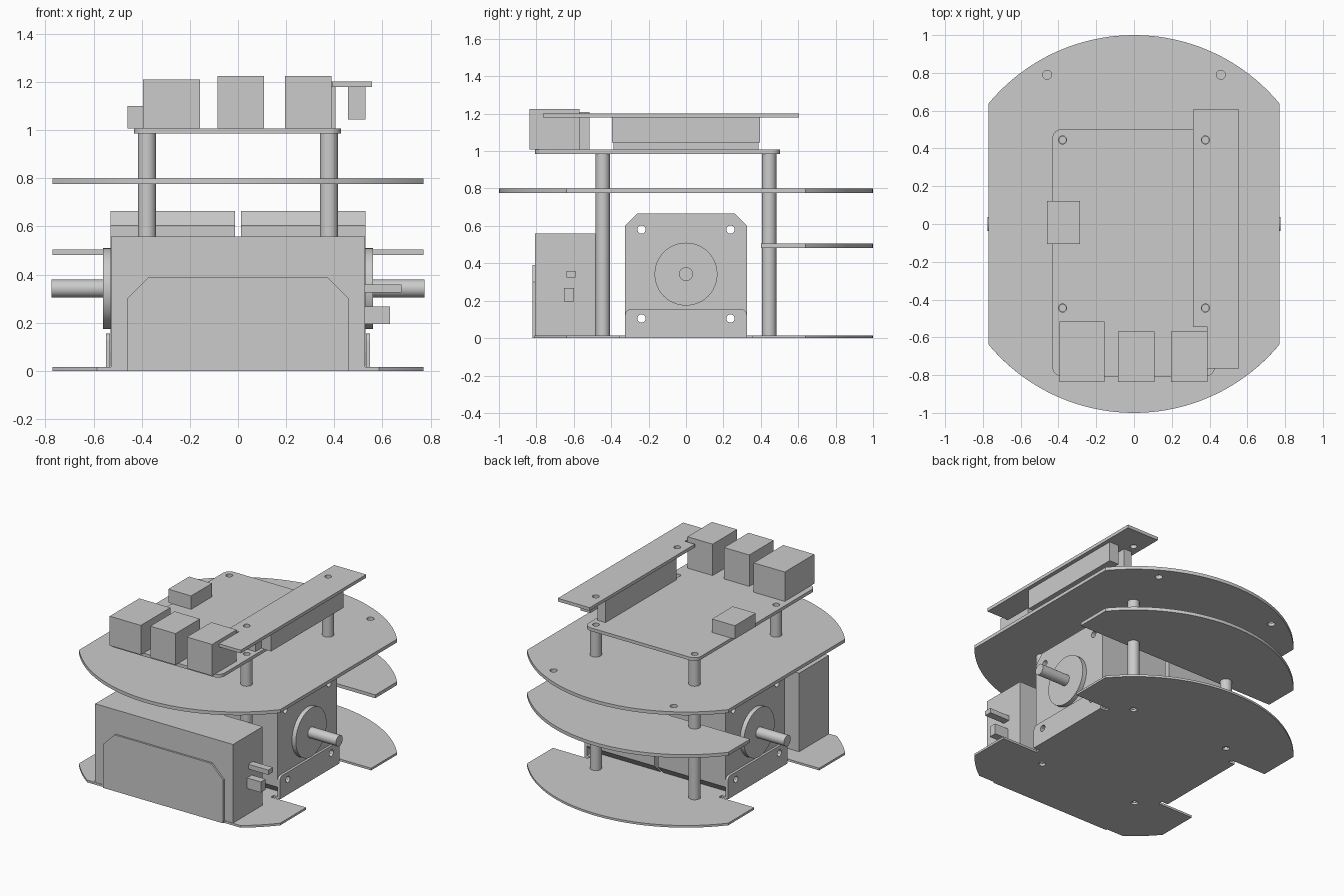
import bpy, bmesh, math
from math import pi, sin, cos, acos, asin
from mathutils import Matrix

if "Cube" in bpy.data.objects:
    bpy.data.objects.remove(bpy.data.objects["Cube"])

AXES = {  # outline (u, v) plus thickness w, mapped to world x, y, z
    'x': Matrix(((0, 0, 1, 0), (1, 0, 0, 0), (0, 1, 0, 0), (0, 0, 0, 1))),
    'y': Matrix(((1, 0, 0, 0), (0, 0, 1, 0), (0, 1, 0, 0), (0, 0, 0, 1))),
    'z': Matrix.Identity(4),
}


def finish(name, bm, smooth=True):
    bmesh.ops.remove_doubles(bm, verts=bm.verts, dist=1e-5)
    bmesh.ops.recalc_face_normals(bm, faces=bm.faces)
    me = bpy.data.meshes.new(name)
    bm.to_mesh(me)
    bm.free()
    ob = bpy.data.objects.new(name, me)
    bpy.context.collection.objects.link(ob)
    if smooth:
        bpy.ops.object.select_all(action='DESELECT')
        ob.select_set(True)
        bpy.context.view_layer.objects.active = ob
        bpy.ops.object.shade_smooth_by_angle(angle=math.radians(25))
    return ob


def box(name, x0, x1, y0, y1, z0, z1):
    bm = bmesh.new()
    m = Matrix.Translation(((x0 + x1) / 2, (y0 + y1) / 2, (z0 + z1) / 2))
    m = m @ Matrix.Diagonal((x1 - x0, y1 - y0, z1 - z0, 1))
    bmesh.ops.create_cube(bm, size=1, matrix=m)
    return finish(name, bm, False)


def arc(a0, a1, r=1, cx=0, cy=0, n=24):
    return [(cx + r * cos(a0 + (a1 - a0) * i / n), cy + r * sin(a0 + (a1 - a0) * i / n))
            for i in range(n + 1)]


def circle(cx, cy, r, n=32):
    return arc(0, 2 * pi, r, cx, cy, n)[:-1]


def rounded(x0, x1, y0, y1, r):
    return (arc(0, pi/2, r, x1-r, y1-r, 6) + arc(pi/2, pi, r, x0+r, y1-r, 6)
            + arc(pi, 1.5*pi, r, x0+r, y0+r, 6) + arc(1.5*pi, 2*pi, r, x1-r, y0+r, 6))


def plate(name, outline, w0, w1, holes=(), axis='z'):
    """Extrude an outline with round holes (u, v, r) between w0 and w1."""
    cu = bpy.data.curves.new(name, 'CURVE')
    cu.dimensions = '2D'
    cu.fill_mode = 'BOTH'
    cu.extrude = (w1 - w0) / 2
    for pts in [outline] + [circle(*h, 20) for h in holes]:
        sp = cu.splines.new('POLY')
        sp.points.add(len(pts) - 1)
        for p, (u, v) in zip(sp.points, pts):
            p.co = (u, v, 0, 1)
        sp.use_cyclic_u = True
    tmp = bpy.data.objects.new(name + "_curve", cu)
    bpy.context.collection.objects.link(tmp)
    bpy.context.view_layer.update()
    me = bpy.data.meshes.new_from_object(tmp.evaluated_get(bpy.context.evaluated_depsgraph_get()))
    bm = bmesh.new()
    bm.from_mesh(me)
    bm.transform(AXES[axis] @ Matrix.Translation((0, 0, (w0 + w1) / 2)))
    bpy.data.objects.remove(tmp)
    bpy.data.curves.remove(cu)
    bpy.data.meshes.remove(me)
    return finish(name, bm)


A = acos(0.77)      # where the round decks are cut off at the sides
F = asin(0.81)      # where the base is cut off at the front
PX, PY, HR = 0.378, 0.445, 0.022
post_spots = [(x, y) for x in (-PX, PX) for y in (-PY, PY)]
post_holes = [(x, y, HR) for x, y in post_spots]

# Round decks
back_arc = arc(A, pi - A, n=40)
notch = [(0.77, -0.355), (0.50, -0.355), (0.50, -0.325), (0.548, -0.325),
         (0.548, 0.325), (0.50, 0.325), (0.50, 0.355), (0.77, 0.355)]
base = (back_arc + [(-x, y) for x, y in reversed(notch)]
        + arc(pi + A, pi + F, n=8) + arc(2*pi - F, 2*pi - A, n=8) + notch)
plate("base_deck", base, 0, 0.015, post_holes)
plate("middle_deck", back_arc + [(-0.77, 0.40), (0.77, 0.40)], 0.482, 0.505)
plate("top_deck", back_arc + arc(pi + A, 2*pi - A, n=40), 0.777, 0.80,
      [(-0.46, 0.79, 0.024), (0.46, 0.79, 0.024)])

# Front tab folded up from the base
plate("front_tab", [(-0.46, 0), (0.46, 0), (0.46, 0.30), (0.37, 0.39),
                    (-0.37, 0.39), (-0.46, 0.30)], -0.82, -0.807, axis='y')

# Battery pack with plugs
box("battery_pack", -0.527, 0.527, -0.807, -0.483, 0.015, 0.558)
box("battery_plug_upper", 0.52, 0.68, -0.64, -0.59, 0.325, 0.358)
box("battery_plug_lower", 0.52, 0.632, -0.653, -0.60, 0.195, 0.268)

# Posts with blind screw holes
for i, (x, y) in enumerate(post_spots):
    bm = bmesh.new()
    prof = [(0, .12), (.018, .12), (.018, .015), (.038, .015),
            (.038, .985), (.018, .985), (.018, .88), (0, .88)]
    vs = [bm.verts.new((r, 0, z)) for r, z in prof]
    es = [bm.edges.new(p) for p in zip(vs, vs[1:])]
    bmesh.ops.spin(bm, geom=vs + es, axis=(0, 0, 1), cent=(0, 0, 0), angle=2*pi, steps=32)
    bm.transform(Matrix.Translation((x, y, 0)))
    finish(f"post_{i + 1}", bm)

# Two motors with brackets, bosses and shafts
H, C, MZ = 0.325, 0.062, 0.342
lo, hi = 0.018, 0.665
body = [(-H, lo + C), (-H + C, lo), (H - C, lo), (H, lo + C),
        (H, hi - C), (H - C, hi), (-H + C, hi), (-H, hi - C)]
low_holes = [(-0.238, 0.105, HR), (0.238, 0.105, HR)]
high_holes = [(-0.238, 0.58, HR), (0.238, 0.58, HR)]
tab = [(-H, 0), (H, 0)] + arc(0, pi/2, 0.03, H-.03, .125, 6) + arc(pi/2, pi, 0.03, -H+.03, .125, 6)
for side, s in (("left", -1), ("right", 1)):
    def part(name, outline, a, b, holes=()):
        plate(f"{side}_{name}", outline, *sorted((s * a, s * b)), holes, 'x')
    part("motor", body, 0.013, 0.53, low_holes + high_holes)
    part("motor_bracket", tab, 0.531, 0.548, low_holes)
    part("motor_boss", circle(0, MZ, 0.168, 48), 0.53, 0.56)
    part("motor_shaft", circle(0, MZ, 0.037), 0.56, 0.775)

# Circuit board and its sockets
plate("circuit_board", rounded(-0.432, 0.428, -0.807, 0.503, 0.05), 0.985, 1.007, post_holes)
box("network_socket", -0.395, -0.157, -0.837, -0.515, 1.007, 1.21)
box("port_socket_1", -0.085, 0.108, -0.837, -0.57, 1.007, 1.224)
box("port_socket_2", 0.195, 0.388, -0.837, -0.57, 1.007, 1.224)
box("side_socket", -0.46, -0.285, -0.105, 0.123, 1.007, 1.10)

# Add-on board, notched around the port, with headers below
plate("addon_board", [(0.39, -0.765), (0.557, -0.765), (0.557, 0.605), (0.313, 0.605),
                      (0.313, -0.545), (0.39, -0.545)], 1.18, 1.202,
      [(PX, -PY, HR), (PX, PY, HR)])
box("pin_header", 0.345, 0.405, -0.387, 0.387, 1.007, 1.18)
box("outer_header", 0.457, 0.53, -0.395, 0.395, 1.045, 1.18)
